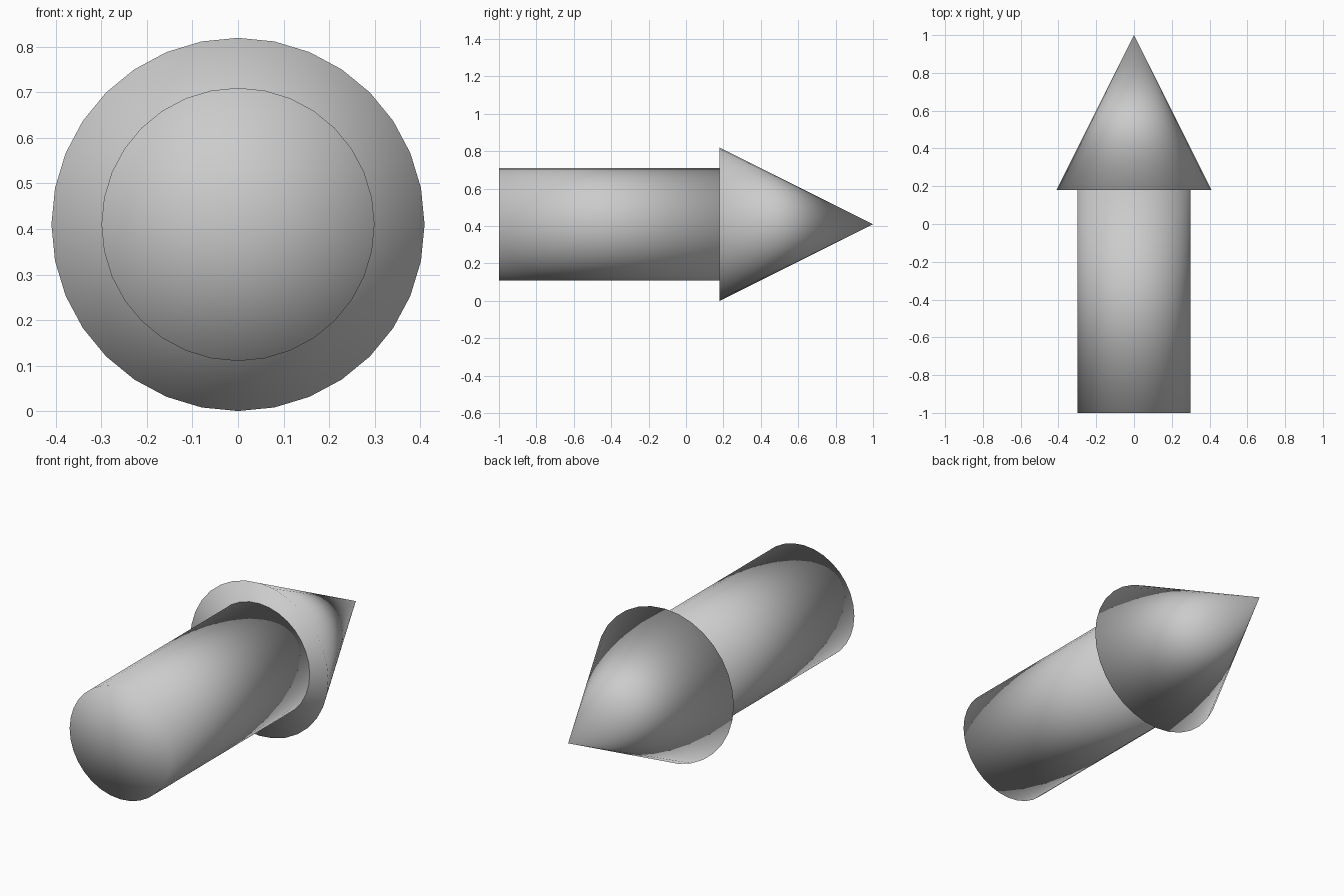
import bpy
import math

SIDES = 32
AXIS_Z = 0.41
SHOULDER_Y = 0.18

cube = bpy.data.objects.get("Cube")
if cube:
    bpy.data.objects.remove(cube, do_unlink=True)

# One plain grey for the whole arrow
grey = bpy.data.materials.new("plain_grey")
grey.use_nodes = True
colour = (0.6, 0.6, 0.6, 1)
grey.diffuse_color = colour
grey.node_tree.nodes["Principled BSDF"].inputs["Base Color"].default_value = colour


def finish(name, y):
    """Lay the new primitive along +y, centre it at y and shade it softly."""
    obj = bpy.context.object
    obj.name = name
    obj.location = (0, y, AXIS_Z)
    obj.rotation_euler = (-math.pi / 2, 0, 0)
    obj.data.materials.append(grey)
    bpy.ops.object.transform_apply(location=True, rotation=True, scale=True)
    bpy.ops.object.shade_smooth()


# Shaft, its rounded-looking ends come from smoothing over the fan caps
bpy.ops.mesh.primitive_cylinder_add(
    vertices=SIDES, radius=0.3, depth=1 + SHOULDER_Y, end_fill_type='TRIFAN')
finish("arrow_shaft", (SHOULDER_Y - 1) / 2)

# Pointed head
bpy.ops.mesh.primitive_cone_add(
    vertices=SIDES, radius1=0.41, radius2=0, depth=1 - SHOULDER_Y, end_fill_type='TRIFAN')
finish("arrow_head", (SHOULDER_Y + 1) / 2)
